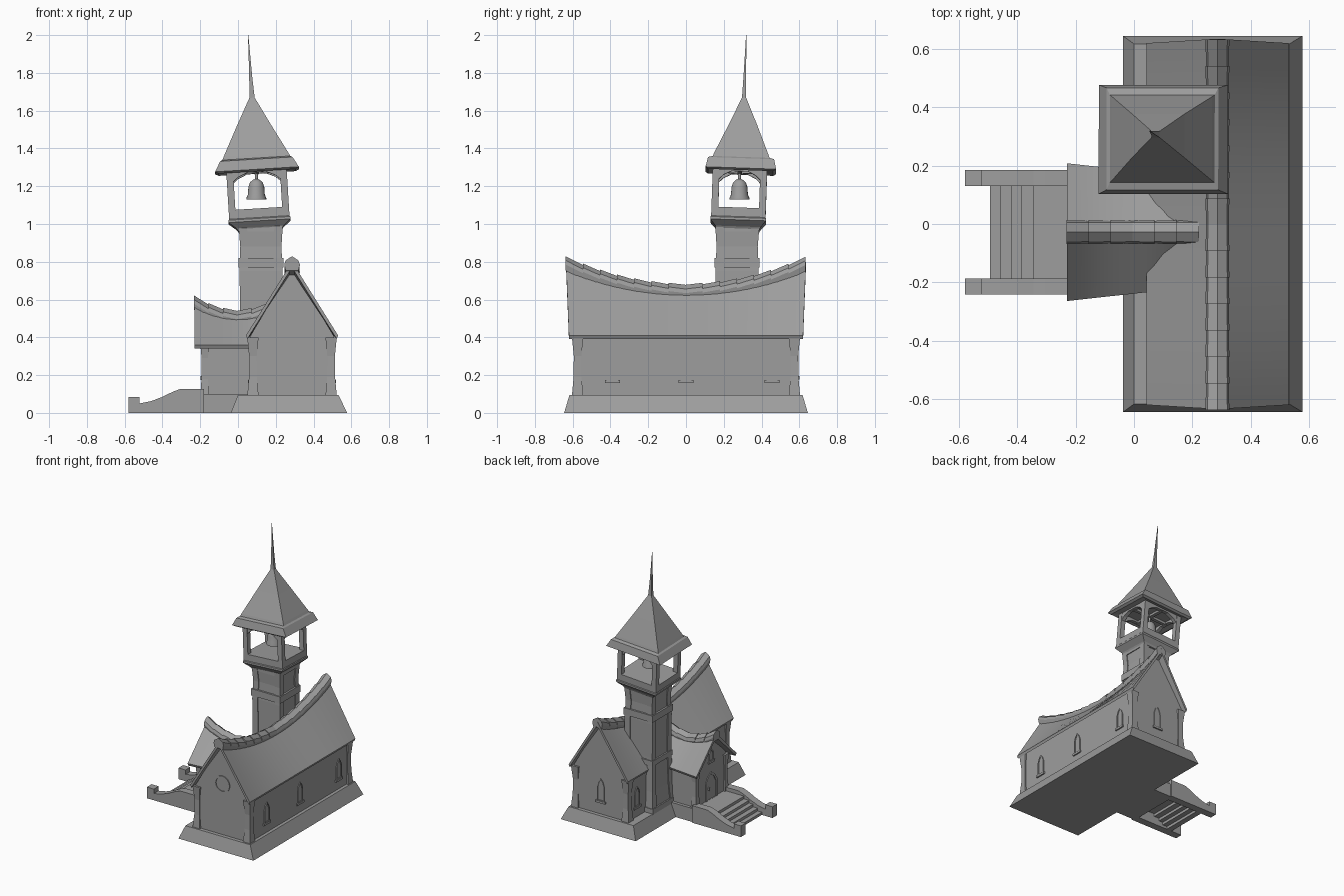
import bpy, bmesh
from math import sin, cos, pi, radians
from mathutils import Matrix

if "Cube" in bpy.data.objects:
    bpy.data.objects.remove(bpy.data.objects["Cube"])

STONE = bpy.data.materials.new("dark_grey")
STONE.diffuse_color = (.34, .34, .34, 1)
STONE.use_nodes = True
STONE.node_tree.nodes["Principled BSDF"].inputs["Base Color"].default_value = STONE.diffuse_color


def loft(name, rings, caps=(True, True), mat=None):
    """Skin a list of equal-length point rings."""
    bm = bmesh.new()
    vs = [[bm.verts.new(p) for p in r] for r in rings]
    n = len(rings[0])
    for a, b in zip(vs, vs[1:]):
        for i in range(n):
            bm.faces.new((a[i], a[(i + 1) % n], b[(i + 1) % n], b[i]))
    if caps[0]:
        bm.faces.new(vs[0])
    if caps[1]:
        bm.faces.new(vs[-1])
    bmesh.ops.recalc_face_normals(bm, faces=bm.faces)
    me = bpy.data.meshes.new(name)
    bm.to_mesh(me)
    bm.free()
    me.materials.append(STONE)
    ob = bpy.data.objects.new(name, me)
    bpy.context.collection.objects.link(ob)
    if mat:
        ob.matrix_world = mat
    return ob


def smooth(ob, angle=30):
    bpy.ops.object.select_all(action='DESELECT')
    bpy.context.view_layer.objects.active = ob
    ob.select_set(True)
    bpy.ops.object.shade_smooth_by_angle(angle=radians(angle))


def rect(cx, cy, hx, hy, z):
    return [(cx - hx, cy - hy, z), (cx + hx, cy - hy, z), (cx + hx, cy + hy, z), (cx - hx, cy + hy, z)]


def box(name, x0, x1, y0, y1, z0, z1, mat=None):
    c = ((x0 + x1) / 2, (y0 + y1) / 2, (x1 - x0) / 2, (y1 - y0) / 2)
    return loft(name, [rect(*c, z0), rect(*c, z1)], mat=mat)


def frame(name, loc, angle, outer, inner):
    """Raised frame around a shallow pane; local -y points out of the wall."""
    rings = [[(u, d, z) for u, z in o] for o, d in
             ((outer, .012), (outer, -.006), (inner, -.006), (inner, -.001))]
    return loft(name, rings, mat=Matrix.Translation(loc) @ Matrix.Rotation(radians(angle), 4, 'Z'))


def arch(w, h, z=0):
    return [(-w, z), (w, z), (w, z + h * .65), (w * .6, z + h * .86), (0, z + h),
            (-w * .6, z + h * .86), (-w, z + h * .65)]


def window(name, loc, angle, w=.03, h=.15):
    m = Matrix.Translation(loc) @ Matrix.Rotation(radians(angle), 4, 'Z')
    frame(name, loc, angle, arch(w, h), arch(w - .008, h - .018, .008))
    box(name + "_sill", -w - .01, w + .01, -.01, .01, -.012, .004, mat=m)


def ridge_tiles(name, n, a, b, place):
    """Overlapping ridge caps; place(t, offset, height) gives a 3D point."""
    prof = [(-.034, -.05), (-.041, -.018), (-.034, .004), (0, .026), (.034, .004), (.041, -.018), (.034, -.05)]
    for i in range(n):
        t0, t1 = a + (b - a) * i / n, a + (b - a) * (i + 1) / n
        if (t0 + t1) / 2 > 0:
            t0, t1 = t1, t0
        loft(f"{name}_{i}", [[place(t, o * s, h + d) for o, h in prof] for t, s, d in ((t0, 1, 0), (t1, .95, -.008))])


# Stone plinth under the nave and porch
loft("nave_plinth", [rect(.27, 0, .308, .645, 0), rect(.266, 0, .266, .617, .095)])
box("porch_plinth", -.2, .05, -.23, .175, 0, .1)

# Nave body: gable section swept along a sagging ridge
CX = .286
def nave_z(y):
    return .66 + .14 * (y / .63) ** 2

STEPS = [i / 12 - 1 for i in range(25)]
loft("nave_walls", [[(CX + x, t * .59, z) for x, z in
     ((-.222, .09), (.222, .09), (.222, .405), (0, nave_z(t * .63) - .022), (-.222, .405))] for t in STEPS])
smooth(loft("nave_roof", [[(CX + x, t * e, z) for x, z, e in
     ((-.244, .41, .62), (0, nave_z(t * .63), .635), (.244, .41, .62),
      (.236, .392, .62), (0, nave_z(t * .63) - .03, .635), (-.236, .392, .62))] for t in STEPS]))
ridge_tiles("nave_ridge_tile", 14, -.637, .632, lambda t, o, h: (CX + o, t, nave_z(t) + h))

# Waisted corner pilasters of the nave
for sx in (-1, 1):
    for sy in (-1, 1):
        loft("nave_pilaster", [rect(CX + sx * .207, sy * .574, h, h, z) for z, h in
                               ((.09, .030), (.19, .021), (.3, .020), (.4, .030))])

# Nave windows
for i, y in enumerate((-.39, 0, .455)):
    window(f"side_window_{i}", (CX + .222, y, .17), 90)
window("left_window_back", (CX - .222, .485, .17), -90)
window("left_window_front", (CX - .222, -.42, .17), -90)
window("back_window", (CX, .59, .19), 180, h=.17)
circle = lambda r: [(r * cos(k * pi / 8), r * sin(k * pi / 8)) for k in range(16)]
frame("round_window", (CX, -.59, .47), 0, circle(.062), circle(.052))

# Entrance porch with its own sagging roof, facing -x
PY = -.028
def porch_z(x):
    return .522 + .072 * (x / .23) ** 2

PX = [-.23 + .44 * i / 8 for i in range(9)]
loft("porch_walls", [[(max(x, -.185 + i * .001), PY + y, z) for y, z in
     ((-.18, .09), (.18, .09), (.18, .375), (0, porch_z(x) - .024), (-.18, .375))] for i, x in enumerate(PX)])
rings = []
for x in PX:
    w = .236 - .11 * (x + .23)
    z = porch_z(x)
    rings.append([(x, PY + y, h) for y, h in ((-w, .36), (0, z), (w, .36), (w - .008, .342), (0, z - .028), (.008 - w, .342))])
smooth(loft("porch_roof", rings))
ridge_tiles("porch_ridge_tile", 6, -.232, .222, lambda t, o, h: (t, PY + o, porch_z(t) + h))
for s in (-1, 1):
    loft("porch_pilaster", [rect(-.176, PY + s * .168, h, h, z) for z, h in
                            ((.09, .024), (.18, .017), (.29, .017), (.37, .024))])
frame("door_frame", (-.185, PY, .1), -90, arch(.066, .2), arch(.05, .182, .001))
box("door_handle", -.198, -.18, PY + .028, PY + .038, .175, .195)
window("porch_window", (-.185, PY, .38), -90, .024, .09)

# Stairs (open underneath) and their sloping side walls
SX = (-.493, -.459, -.422, -.388, -.346, -.19)
for i, x in enumerate(SX[:-1]):
    box(f"step_{i}", x, SX[i + 1] + .008, -.2, .145, .02 * i, .02 * (i + 1))
side = [(-.58, 0), (-.58, .083), (-.522, .083), (-.522, .05), (-.46, .062), (-.4, .085),
        (-.345, .112), (-.305, .127), (-.18, .127), (-.18, 0)]
for y0 in (-.241, .13):
    loft("stair_wall", [[(x, y, z) for x, z in side] for y in (y0, y0 + .055)])

# Tower shaft: recessed core, corner posts and bands
def axis(z):
    return .128 - .008 * z, .262 + .01 * z

SHAFT = ((.09, .128), (.25, .118), (.5, .112), (.75, .114), (.88, .109), (.99, .117))
loft("tower_core", [rect(*axis(z), h - .006, h - .006, z) for z, h in SHAFT])
for sx in (-1, 1):
    for sy in (-1, 1):
        loft("tower_post", [rect(axis(z)[0] + sx * (h - .022), axis(z)[1] + sy * (h - .022), .022, .022, z)
                            for z, h in SHAFT])
for z0, z1, h in ((.09, .13, .130), (.44, .48, .117), (.77, .82, .119), (.96, .985, .1145)):
    loft("tower_band", [rect(*axis(z), h, h, z) for z in (z0, z1)])

# Leaning belfry, built in its own tilted frame
M = (Matrix.Translation((.115, .276, 1.0)) @ Matrix.Rotation(radians(-3.5), 4, 'Y')
     @ Matrix.Rotation(radians(-2), 4, 'X'))
HX, HY = .16, .144
loft("belfry_floor", [rect(0, 0, a, b, z) for a, b, z in
     ((.115, .113, -.035), (.125, .12, -.02), (HX + .004, HY + .004, .012), (HX + .004, HY + .004, .025),
      (HX, HY, .03), (HX, HY, .078))], mat=M)
for sx in (-1, 1):
    for sy in (-1, 1):
        loft("belfry_post", [rect(sx * (HX - .018), sy * (HY - .018), .018, .018, z) for z in (.075, .295)], mat=M)

# Arched heads between the posts
def head(w):
    w -= .03
    return [(-w, .3), (w, .3), (w, .222), (w * .75, .25), (w * .38, .271), (-w * .38, .271), (-w * .75, .25), (-w, .222)]

for s in (-1, 1):
    loft("belfry_arch_y", [[(u, s * d, z) for u, z in head(HX)] for d in (HY - .03, HY - .003)], mat=M)
    loft("belfry_arch_x", [[(s * d, u, z) for u, z in head(HY)] for d in (HX - .03, HX - .003)], mat=M)
box("bell_beam", -.14, .14, -.012, .012, .268, .29, mat=M)
box("bell_cross_beam", -.012, .012, -.13, .13, .268, .29, mat=M)

# Bell
B = Matrix.Translation((.097, .283, 1.0))
prof = [(.001, .15), (.043, .14), (.053, .13), (.053, .137), (.045, .155), (.042, .195),
        (.034, .22), (.018, .234), (.008, .238), (.008, .275)]
smooth(loft("bell", [[(r * cos(k * pi / 10), r * sin(k * pi / 10), z) for k in range(20)] for r, z in prof], mat=B), 40)

# Tower roof with stepped eaves and needle spire
loft("tower_roof", [rect(0.003 if z < .4 else 0, .004 if z < .4 else .008, a, b, z) for a, b, z in
     ((.15, .134, .285), (.205, .172, .274), (.222, .187, .284), (.192, .175, .338), (.18, .15, .345),
      (.172, .144, .362), (.09, .075, .522), (.014, .011, .67), (.008, .007, .78), (.001, .001, 1.002))], mat=M)
